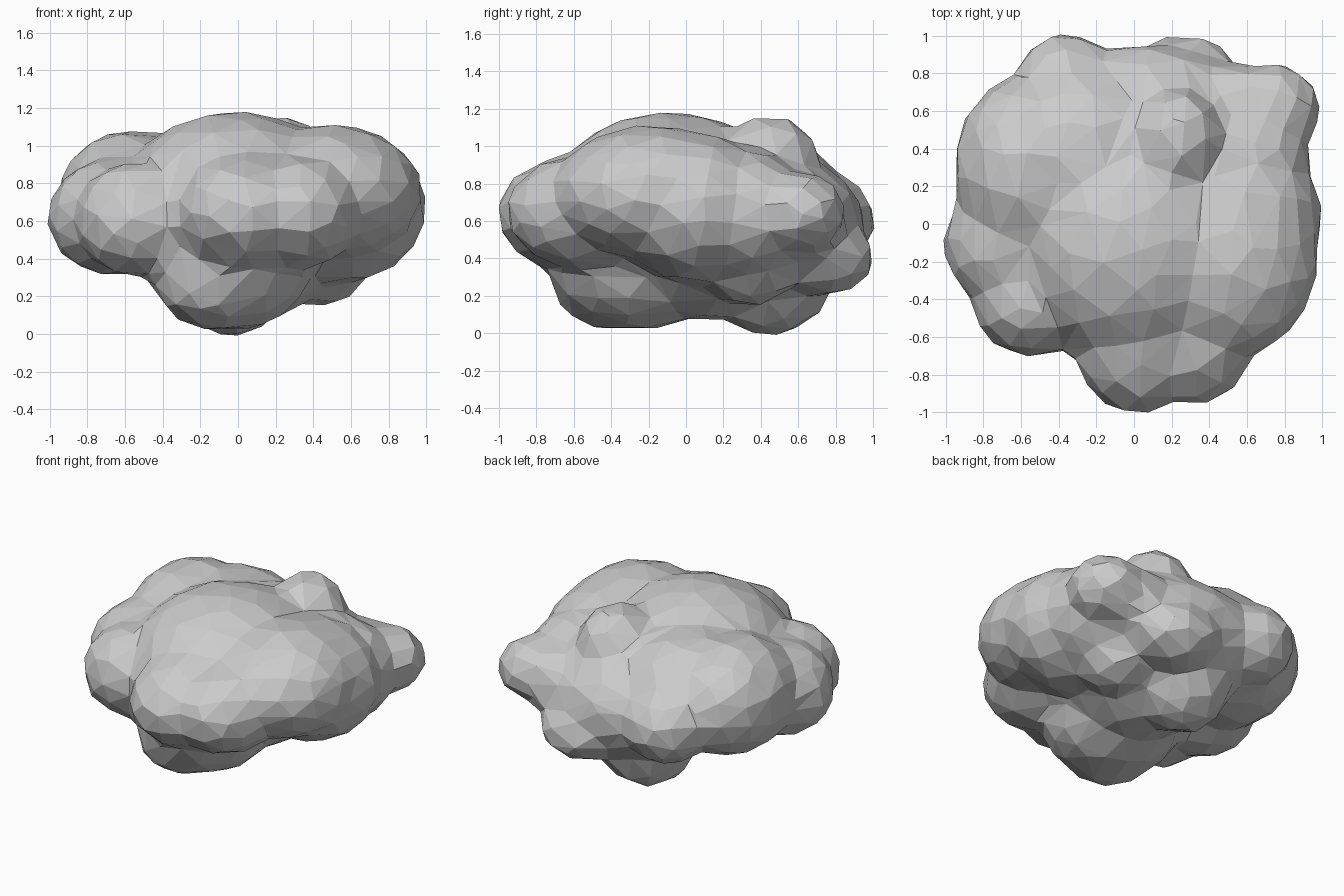
import bpy
import bmesh
from mathutils import Matrix

if "Cube" in bpy.data.objects:
    bpy.data.objects.remove(bpy.data.objects["Cube"], do_unlink=True)

# Lobes of the cloud: centre and radii
LOBES = {
    "crown": ((-.02, -.09, .72), (.58, .62, .45)),
    "front_puff": ((.02, -.58, .64), (.34, .42, .30)),
    "front_left_puff": ((.32, -.56, .65), (.32, .39, .29)),
    "right_front_puff": ((-.55, -.41, .61), (.30, .28, .29)),
    "right_side_puff": ((-.67, -.11, .62), (.33, .32, .30)),
    "right_back_puff": ((-.58, .30, .70), (.37, .47, .37)),
    "right_back_filler": ((-.28, .36, .68), (.48, .48, .39)),
    "left_front_puff": ((.50, -.18, .75), (.47, .52, .35)),
    "left_puff": ((.52, .04, .67), (.47, .42, .39)),
    "left_back_shoulder": ((.57, .31, .64), (.36, .33, .33)),
    "back_body": ((.05, .48, .58), (.62, .46, .36)),
    "back_left_knob": ((.74, .61, .65), (.24, .23, .20)),
    "back_left_bridge": ((.54, .60, .63), (.36, .24, .22)),
    "back_low_knob": ((.27, .74, .41), (.28, .26, .19)),
    "back_right_knob": ((-.36, .72, .60), (.27, .28, .25)),
    "top_knob": ((.23, .45, .92), (.22, .25, .23)),
    "belly": ((-.05, -.26, .36), (.42, .47, .33)),
    "belly_front": ((-.12, -.40, .27), (.30, .30, .24)),
    "belly_bridge": ((.06, .12, .38), (.40, .36, .30)),
    "back_belly": ((-.03, .45, .28), (.28, .31, .28)),
    "left_belly": ((.44, .34, .37), (.23, .25, .21)),
}
SWELL = 0.08
SHRINK = 0.07
VOXEL = 0.03
TARGET_FACES = 800


def add_lobe(bm, centre, radii):
    """Add one swollen ellipsoid lobe to the mesh."""
    scale = [r + SWELL for r in radii]
    matrix = Matrix.Translation(centre) @ Matrix.Diagonal((*scale, 1))
    bmesh.ops.create_icosphere(bm, subdivisions=4, radius=1, matrix=matrix)


def fuse(obj):
    """Merge overlapping volumes into one skin."""
    remesh = obj.modifiers.new("fuse", "REMESH")
    remesh.mode = "VOXEL"
    remesh.voxel_size = VOXEL


def bake(obj):
    """Replace the mesh by the result of its modifiers."""
    graph = bpy.context.evaluated_depsgraph_get()
    mesh = bpy.data.meshes.new_from_object(obj.evaluated_get(graph))
    obj.modifiers.clear()
    obj.data = mesh


# Lobes gathered in one mesh
bm = bmesh.new()
for centre, radii in LOBES.values():
    add_lobe(bm, centre, radii)
mesh = bpy.data.meshes.new("cloud")
bm.to_mesh(mesh)
bm.free()
cloud = bpy.data.objects.new("cloud", mesh)
bpy.context.collection.objects.link(cloud)

# Fuse the swollen lobes, then shrink the skin so the creases fill in
fuse(cloud)
shrink = cloud.modifiers.new("shrink", "DISPLACE")
shrink.mid_level = 0
shrink.strength = -SHRINK
fuse(cloud)
smooth = cloud.modifiers.new("soften", "SMOOTH")
smooth.factor = 0.5
smooth.iterations = 8
bake(cloud)

# Reduce to coarse facets
triangles = sum(len(p.vertices) - 2 for p in cloud.data.polygons)
decimate = cloud.modifiers.new("facets", "DECIMATE")
decimate.ratio = TARGET_FACES / triangles
bake(cloud)

# One pale grey colour, flat facets
grey = bpy.data.materials.new("pale_grey")
grey.use_nodes = True
colour = (0.6, 0.6, 0.6, 1)
grey.diffuse_color = colour
grey.node_tree.nodes["Principled BSDF"].inputs["Base Color"].default_value = colour
cloud.data.materials.clear()
cloud.data.materials.append(grey)
for p in cloud.data.polygons:
    p.use_smooth = False
    p.material_index = 0
